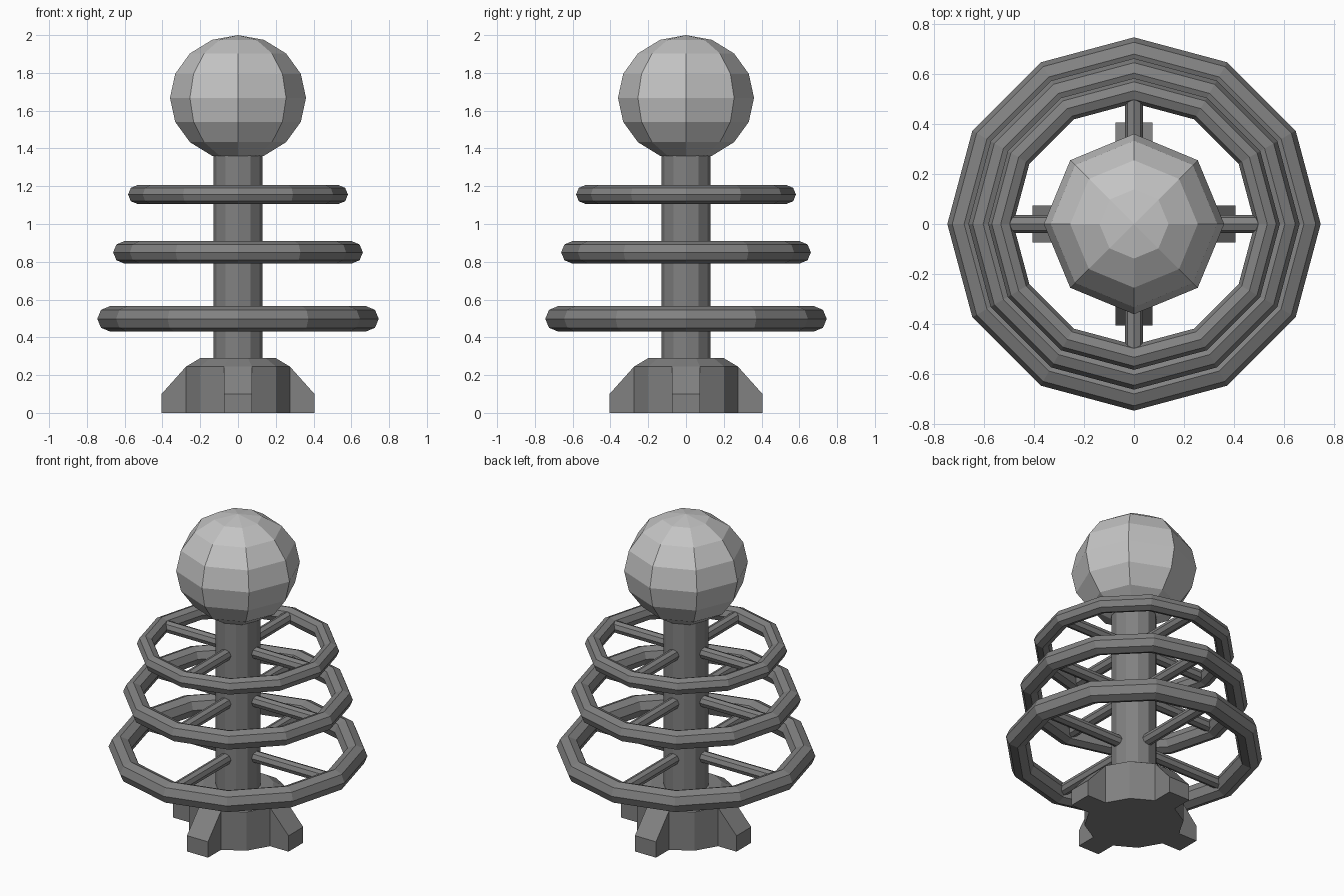
import bpy, bmesh, math
from mathutils import Matrix, Vector

if "Cube" in bpy.data.objects:
    bpy.data.objects.remove(bpy.data.objects["Cube"])


def material(name, value):
    m = bpy.data.materials.new(name)
    m.diffuse_color = (value, value, value, 1)
    m.use_nodes = True
    m.node_tree.nodes["Principled BSDF"].inputs["Base Color"].default_value = m.diffuse_color
    return m


light_grey = material("light_grey", 0.55)
dark_grey = material("dark_grey", 0.22)


def add_object(name, bm, mat):
    bmesh.ops.recalc_face_normals(bm, faces=bm.faces)
    mesh = bpy.data.meshes.new(name)
    bm.to_mesh(mesh)
    bm.free()
    mesh.materials.append(mat)
    ob = bpy.data.objects.new(name, mesh)
    bpy.context.collection.objects.link(ob)
    return ob


def lathe(bm, profile, sides, offset=0.0, closed=False):
    """Spin (radius, z) points round z; closed profiles make a torus, open ones get caps."""
    rows = []
    for r, z in profile:
        rows.append([bm.verts.new((r * math.cos(offset + math.tau * i / sides),
                                   r * math.sin(offset + math.tau * i / sides), z))
                     for i in range(sides)])
    pairs = list(zip(rows, rows[1:]))
    if closed:
        pairs.append((rows[-1], rows[0]))
    else:
        bm.faces.new(rows[0][::-1])
        bm.faces.new(rows[-1])
    for a, b in pairs:
        for i in range(sides):
            j = (i + 1) % sides
            bm.faces.new((a[i], a[j], b[j], b[i]))


# Base: twelve-sided core with a chamfered top, four wall faces pulled out into feet
bm = bmesh.new()
k = 1 / math.cos(math.pi / 12)
lathe(bm, [(0.275 * k, 0), (0.275 * k, 0.245), (0.2 * k, 0.29)], 12, math.pi / 12)
bm.normal_update()
walls = [f for f in bm.faces if abs(f.normal.z) < 0.01
         and max(abs(f.normal.x), abs(f.normal.y)) > 0.99]
for wall in walls:
    out = wall.normal.copy()
    foot = bmesh.ops.extrude_discrete_faces(bm, faces=[wall])["faces"][0]
    for v in foot.verts:
        v.co += out * 0.13
        if v.co.z > 0.1:
            v.co.z = 0.1
add_object("base", bm, dark_grey)

# Column
bm = bmesh.new()
lathe(bm, [(0.13, 0.25), (0.13, 1.42)], 12)
add_object("column", bm, dark_grey)

# Ball on top, slightly flattened
bm = bmesh.new()
bmesh.ops.create_uvsphere(bm, u_segments=8, v_segments=8, radius=0.36,
                          matrix=Matrix.Translation((0, 0, 1.668))
                          @ Matrix.Diagonal((1, 1, 0.332 / 0.36, 1)))
add_object("ball", bm, light_grey)

# Three rings, each on four spokes
rings = [("lower", 0.678, 0.067, 0.498), ("middle", 0.602, 0.059, 0.85),
         ("upper", 0.532, 0.05, 1.156)]
for label, radius, thick, z in rings:
    bm = bmesh.new()
    section = [(radius + thick * math.cos(math.tau * i / 8),
                z + thick * math.sin(math.tau * i / 8)) for i in range(8)]
    lathe(bm, section, 12, closed=True)
    add_object(label + "_ring", bm, dark_grey)

    bm = bmesh.new()
    for i in range(4):
        start, end = 0.09, radius
        place = (Matrix.Rotation(i * math.pi / 2, 4, 'Z')
                 @ Matrix.Translation(((start + end) / 2, 0, z))
                 @ Matrix.Rotation(math.pi / 2, 4, 'Y'))
        bmesh.ops.create_cone(bm, cap_ends=True, segments=8, radius1=0.036,
                              radius2=0.036, depth=end - start, matrix=place)
    add_object(label + "_spokes", bm, dark_grey)
